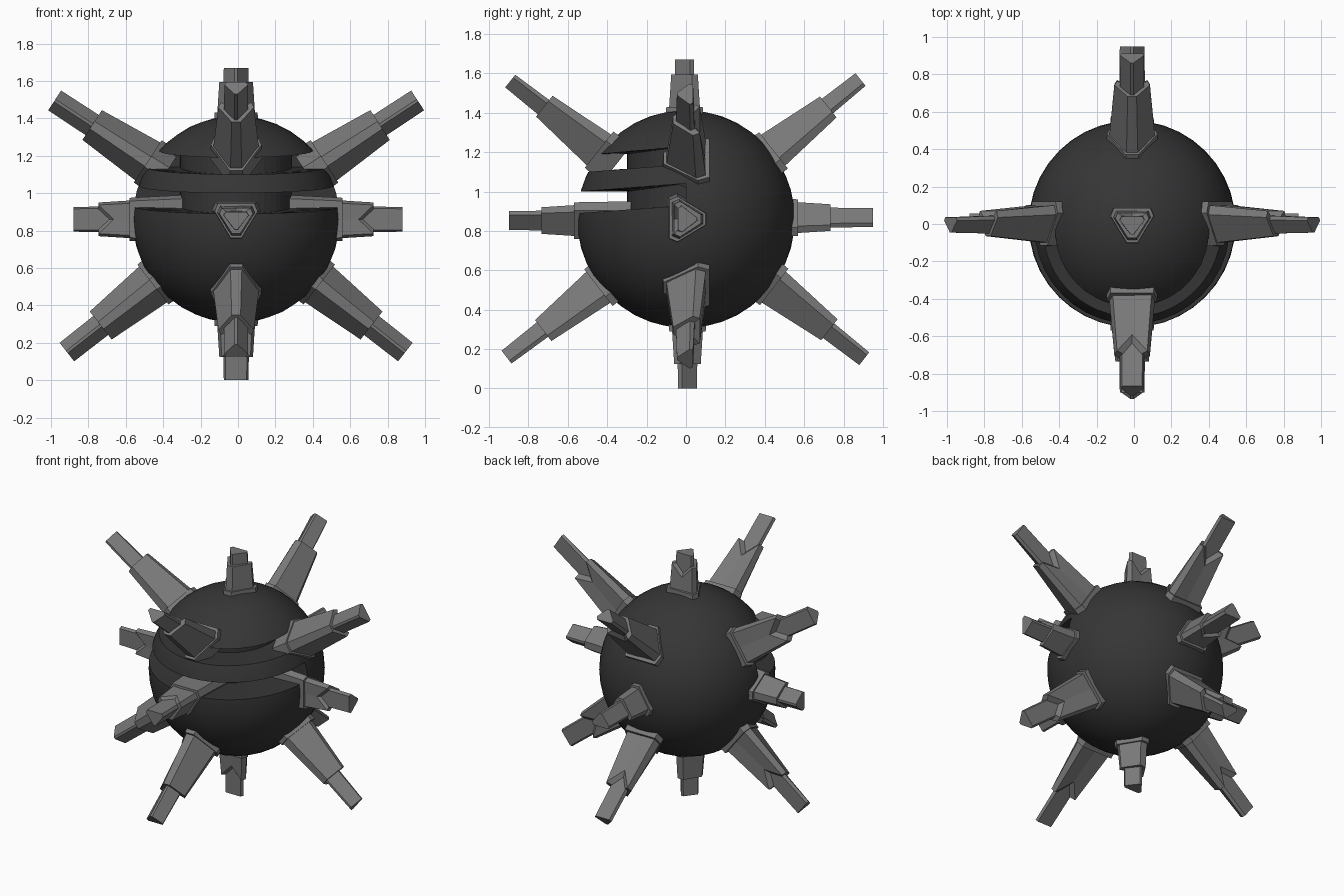
import bpy, bmesh
from math import sin, cos, pi, radians
from mathutils import Vector

cube = bpy.data.objects.get("Cube")
if cube:
    bpy.data.objects.remove(cube)


def material(name, value):
    m = bpy.data.materials.new(name)
    m.use_nodes = True
    col = (value, value, value, 1)
    m.diffuse_color = col
    m.node_tree.nodes["Principled BSDF"].inputs["Base Color"].default_value = col
    return m


charcoal = material("charcoal", 0.036)
grey = material("mid grey", 0.19)
CENTRE = Vector((-0.01, 0, 0.86))
RADIUS = 0.553


def finish(bm, name, mat):
    bmesh.ops.recalc_face_normals(bm, faces=bm.faces[:])
    me = bpy.data.meshes.new(name)
    bm.to_mesh(me)
    bm.free()
    me.materials.append(mat)
    ob = bpy.data.objects.new(name, me)
    bpy.context.collection.objects.link(ob)
    return ob


# Round body
bm = bmesh.new()
bmesh.ops.create_icosphere(bm, subdivisions=4, radius=RADIUS)
bmesh.ops.translate(bm, verts=bm.verts[:], vec=CENTRE)
body = finish(bm, "round_body", charcoal)


# Half-ring cutters for the two front grooves
def groove(name, low, high, dip):
    bm = bmesh.new()
    steps = 24
    rings = []
    for i in range(steps + 1):
        a = pi + pi * i / steps
        drop = dip * sin(a)
        rings.append([bm.verts.new((CENTRE.x + r * cos(a), r * sin(a), z + drop))
                      for r, z in ((0.3, low), (0.7, low), (0.7, high), (0.3, high))])
    for a, b in zip(rings, rings[1:]):
        for k in range(4):
            n = (k + 1) % 4
            bm.faces.new((a[k], a[n], b[n], b[k]))
    bm.faces.new(rings[0])
    bm.faces.new(rings[-1])
    ob = finish(bm, name, charcoal)
    ob.hide_render = True
    ob.hide_viewport = True
    mod = body.modifiers.new(name, 'BOOLEAN')
    mod.operation = 'DIFFERENCE'
    mod.solver = 'EXACT'
    mod.object = ob


groove("upper_groove_cutter", 1.14, 1.23, 0.04)
groove("lower_groove_cutter", 0.93, 1.04, 0.04)

bpy.context.view_layer.objects.active = body
body.select_set(True)
bpy.ops.object.shade_smooth_by_angle(angle=radians(25))
body.select_set(False)


# One tapered prism: each station is (distance, half width, flat side, ridge side)
def prism(bm, axis, ridge, start, end, notch=0.0, blunt=0.25):
    side = axis.cross(ridge)
    loops = []
    for (d, w, f, r), back in ((start, 0), (end, notch)):
        profile = [(0, f), (w * 0.85, f), (w, f * 0.5), (w * blunt, -r),
                   (-w * blunt, -r), (-w, f * 0.5), (-w * 0.85, f)]
        loop = []
        for i, (u, v) in enumerate(profile):
            dist = d - back if i == 0 else d
            loop.append(bm.verts.new(CENTRE + axis * dist + side * u - ridge * v))
        hub = bm.verts.new(CENTRE + axis * d)
        for i in range(len(loop)):
            bm.faces.new((loop[i - 1], loop[i], hub))
        loops.append(loop)
    a, b = loops
    for i in range(len(a)):
        bm.faces.new((a[i - 1], a[i], b[i], b[i - 1]))


# Spike: collar, tapered shaft and narrow tip
def spike(name, axis, ridge, length, large):
    axis = Vector(axis).normalized()
    ridge = Vector(ridge)
    ridge = (ridge - axis * ridge.dot(axis)).normalized()
    bm = bmesh.new()
    if large:
        prism(bm, axis, ridge, (0.45, 0.14, 0.12, 0.12), (0.565, 0.135, 0.12, 0.115))
        prism(bm, axis, ridge, (0.45, 0.13, 0.11, 0.11), (0.92, 0.095, 0.07, 0.065), 0.11)
        prism(bm, axis, ridge, (0.7, 0.066, 0.05, 0.055), (length, 0.063, 0.036, 0.046), 0, 0.12)
    else:
        prism(bm, axis, ridge, (0.28, 0.13, 0.09, 0.12), (0.57, 0.115, 0.085, 0.1))
        prism(bm, axis, ridge, (0.5, 0.105, 0.075, 0.09), (0.735, 0.09, 0.06, 0.075), 0.08)
        prism(bm, axis, ridge, (0.6, 0.07, 0.045, 0.06), (length, 0.066, 0.04, 0.055), 0, 0.12)
    finish(bm, name, grey)


FRONT, BACK = (0, -1, 0), (0, 1, 0)
UP, DOWN = (0, 0, 1), (0, 0, -1)

# Short spikes on the main axes
spike("top_spike", UP, FRONT, 0.81, False)
spike("bottom_spike", DOWN, BACK, 0.86, False)
spike("front_spike", FRONT, DOWN, 0.9, False)
spike("back_spike", BACK, UP, 0.95, False)
spike("left_spike", (1, 0, 0), BACK, 0.89, False)
spike("right_spike", (-1, 0, 0), BACK, 0.87, False)

# Long diagonal spikes, ridges turned to the front
for label, s in (("left", 1), ("right", -1)):
    spike("upper_" + label + "_spike", (s * cos(0.58), 0, sin(0.58)), FRONT, 1.16, True)
    spike("lower_" + label + "_spike", (s * cos(0.665), 0, -sin(0.665)), FRONT, 1.15, True)
for label, s in (("back", 1), ("front", -1)):
    spike("upper_" + label + "_spike", (0, s * cos(0.67), sin(0.67)), FRONT, 1.135, True)
    spike("lower_" + label + "_spike", (0, s * cos(0.66), -sin(0.66)), FRONT, 1.15, True)
